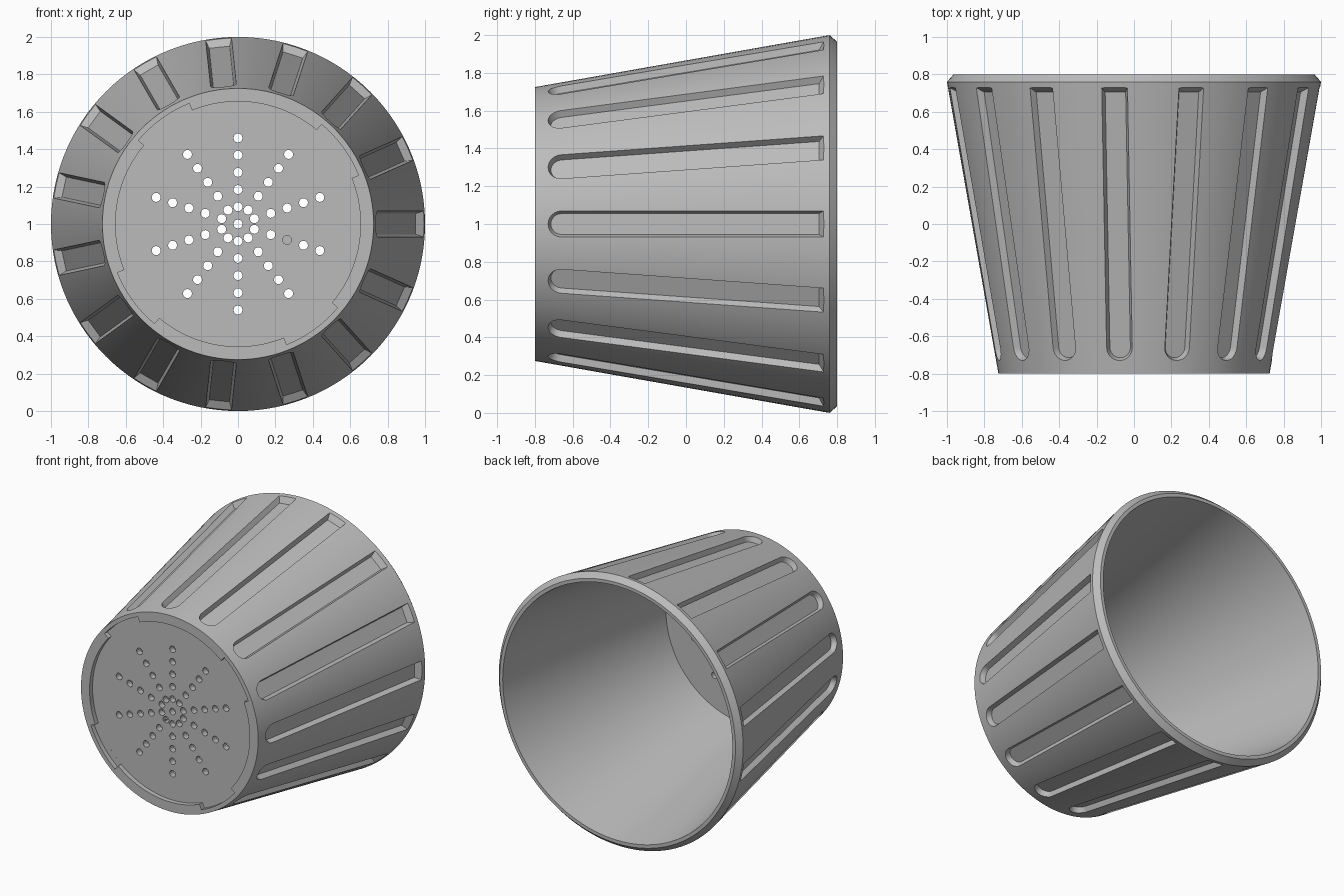
import bpy, bmesh
from math import sin, cos, pi, radians
from mathutils import Vector, Matrix

cube = bpy.data.objects.get("Cube")
if cube:
    bpy.data.objects.remove(cube, do_unlink=True)

AXIS = Vector((0, 1, 0))
SLOPE = 0.275 / 1.56            # outward lean of the wall
LIFT = Matrix.Translation((0, 0, 1))

grey = bpy.data.materials.new("grey_plastic")
grey.use_nodes = True
colour = (0.5, 0.5, 0.5, 1)
grey.diffuse_color = colour
grey.node_tree.nodes["Principled BSDF"].inputs["Base Color"].default_value = colour


def turn(deg):
    return Matrix.Rotation(-radians(deg), 4, 'Y')


def finish(name, bm):
    bmesh.ops.recalc_face_normals(bm, faces=bm.faces)
    bm.transform(LIFT)
    mesh = bpy.data.meshes.new(name)
    bm.to_mesh(mesh)
    bm.free()
    mesh.materials.append(grey)
    obj = bpy.data.objects.new(name, mesh)
    bpy.context.scene.collection.objects.link(obj)
    return obj


def loft(bm, low, high):
    """Closed prism between two matching outlines."""
    a = [bm.verts.new(p) for p in low]
    b = [bm.verts.new(p) for p in high]
    bm.faces.new(a)
    bm.faces.new(b[::-1])
    for i in range(len(a)):
        j = (i + 1) % len(a)
        bm.faces.new((a[i], b[i], b[j], a[j]))


# Pot shell: turned profile of (radius, depth)
profile = [(0, -0.765), (0.655, -0.765), (0.655, -0.8), (0.725, -0.8), (1.0, 0.76),
           (0.965, 0.8), (0.94, 0.8), (0.668, -0.72), (0, -0.72)]
bm = bmesh.new()
verts = [bm.verts.new((r, y, 0)) for r, y in profile]
edges = [bm.edges.new(pair) for pair in zip(verts, verts[1:])]
bmesh.ops.spin(bm, geom=verts + edges, axis=AXIS, cent=(0, 0, 0),
               angle=2 * pi, steps=120, use_duplicate=False)
bmesh.ops.remove_doubles(bm, verts=bm.verts, dist=0.0005)
pot = finish("plant_pot", bm)


# Grip grooves: tapered slots, round at the base end and square at the rim end
def slot(height, half, end):
    pts = [(end, half)]
    pts += [(-0.66 - half * sin(t * pi / 12), half * cos(t * pi / 12)) for t in range(13)]
    pts += [(end, -half)]
    return [(0.725 + SLOPE * (y + 0.8) + height, y, w) for y, w in pts]


bm = bmesh.new()
for i in range(15):
    rot = turn(24 * i)
    loft(bm, [rot @ Vector(p) for p in slot(-0.04, 0.055, 0.705)],
         [rot @ Vector(p) for p in slot(0.02, 0.078, 0.742)])
groove_cutter = finish("groove_cutter", bm)

# Drain holes: ten rays of five around a central hole
bm = bmesh.new()
spots = [(0, 0)] + [(0.092 * k, 18 + 36 * i) for i in range(10) for k in range(1, 6)]
for radius, deg in spots:
    place = turn(deg) @ Matrix.Translation((radius, -0.74, 0)) @ Matrix.Rotation(pi / 2, 4, 'X')
    bmesh.ops.create_cone(bm, cap_ends=True, segments=16, radius1=0.024, radius2=0.024,
                          depth=0.2, matrix=place)
hole_cutter = finish("hole_cutter", bm)

# Foot ring notches: four shallow arcs cut into the inside of the ring
bm = bmesh.new()
for i in range(4):
    arc = [turn(22 + 90 * i + 28 * t / 8) for t in range(9)]
    outline = [m @ Vector((0.695, 0, 0)) for m in arc] + [m @ Vector((0.62, 0, 0)) for m in arc[::-1]]
    loft(bm, [p - AXIS * 0.85 for p in outline], [p - AXIS * 0.7651 for p in outline])
notch_cutter = finish("notch_cutter", bm)

# Cut everything, then keep only the finished pot
cutters = [groove_cutter, hole_cutter, notch_cutter]
for cutter in cutters:
    cutter.hide_render = True
    mod = pot.modifiers.new(cutter.name, 'BOOLEAN')
    mod.operation = 'DIFFERENCE'
    mod.solver = 'EXACT'
    mod.object = cutter
bpy.context.view_layer.update()
cut = bpy.data.meshes.new_from_object(pot.evaluated_get(bpy.context.evaluated_depsgraph_get()))
pot.modifiers.clear()
pot.data = cut
pot.data.name = "plant_pot"
for cutter in cutters:
    bpy.data.objects.remove(cutter, do_unlink=True)

bpy.ops.object.select_all(action='DESELECT')
pot.select_set(True)
bpy.context.view_layer.objects.active = pot
bpy.ops.object.shade_smooth_by_angle(angle=radians(20))
